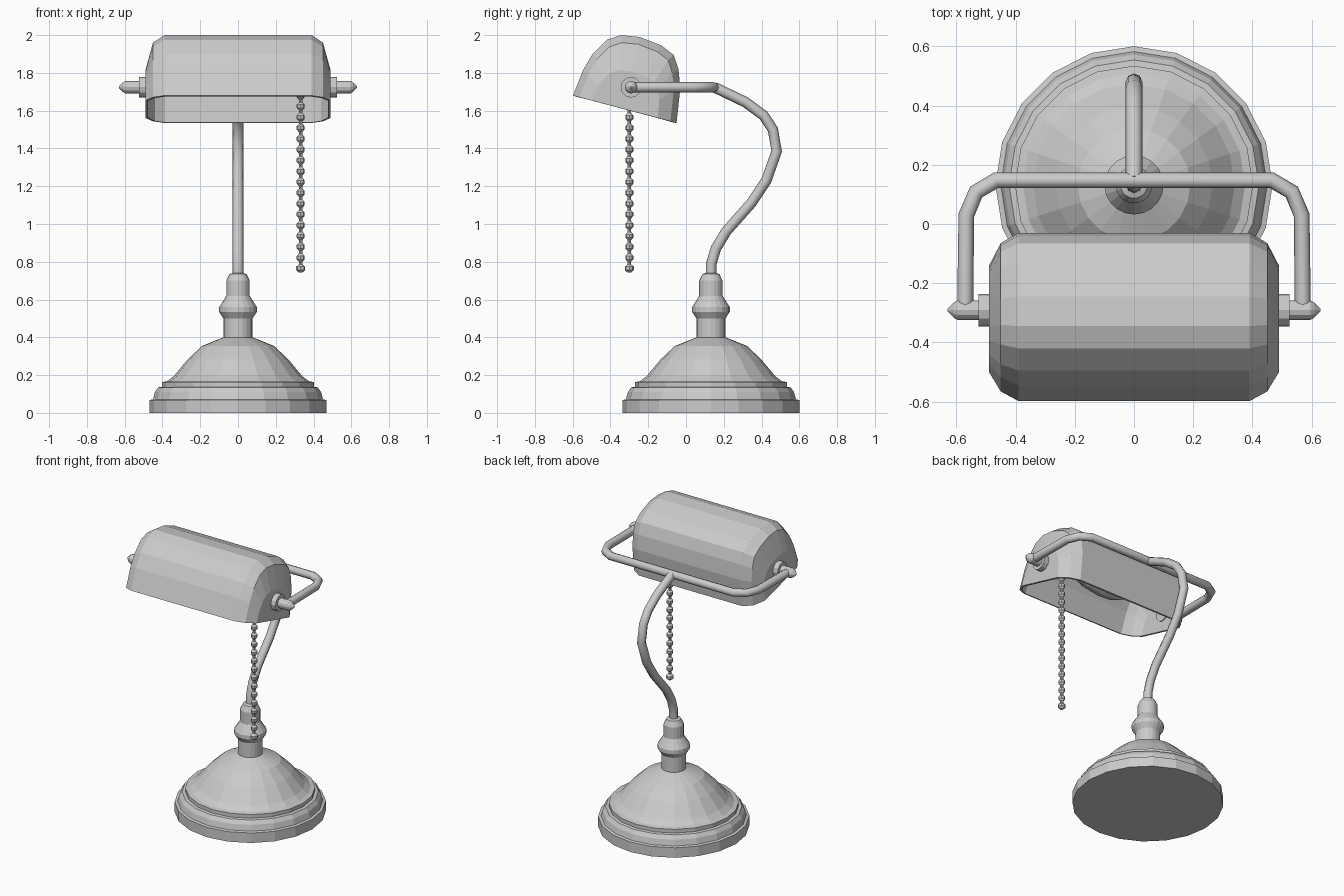
import bpy, math
from mathutils import Vector, Matrix

if "Cube" in bpy.data.objects:
    bpy.data.objects.remove(bpy.data.objects["Cube"])


def make_mesh(name, verts, faces):
    me = bpy.data.meshes.new(name)
    me.from_pydata(verts, [], faces)
    me.update()
    ob = bpy.data.objects.new(name, me)
    bpy.context.collection.objects.link(ob)
    return ob


def lathe(name, profile, origin, segs, tilt=0):
    """Spin (radius, height) points round z, then tilt about y and move."""
    m = Matrix.Translation(origin) @ Matrix.Rotation(tilt, 4, 'Y')
    verts, n = [], len(profile)
    for s in range(segs):
        a = math.tau * s / segs + math.pi / 2
        verts += [m @ Vector((r * math.cos(a), r * math.sin(a), h)) for r, h in profile]
    faces = []
    for s in range(segs):
        t = (s + 1) % segs
        faces += [(s * n + j, t * n + j, t * n + j + 1, s * n + j + 1) for j in range(n - 1)]
    faces.append([s * n for s in reversed(range(segs))])
    faces.append([s * n + n - 1 for s in range(segs)])
    return make_mesh(name, verts, faces)


def tube(name, points, radius):
    cu = bpy.data.curves.new(name, 'CURVE')
    cu.dimensions = '3D'
    cu.bevel_depth = radius
    cu.bevel_resolution = 2
    cu.use_fill_caps = True
    sp = cu.splines.new('POLY')
    sp.points.add(len(points) - 1)
    for p, co in zip(sp.points, points):
        p.co = (*co, 1)
    ob = bpy.data.objects.new(name, cu)
    bpy.context.collection.objects.link(ob)
    bpy.ops.object.select_all(action='DESELECT')
    ob.select_set(True)
    bpy.context.view_layer.objects.active = ob
    bpy.ops.object.convert(target='MESH')


# Stepped round base with turned neck
lathe("base", [(.468, 0), (.468, .068), (.45, .072), (.44, .11), (.422, .135), (.402, .138),
               (.402, .163), (.375, .168), (.34, .195), (.265, .285), (.19, .355), (.09, .395),
               (.077, .4), (.077, .5), (.1, .535), (.1, .56), (.068, .61), (.062, .62),
               (.062, .7), (.045, .735), (.025, .742)], (0, .132, 0), 20)

# Curved stem
stem = [(.132, .72), (.134, .79), (.158, .87), (.212, .96), (.345, 1.11), (.425, 1.23),
        (.48, 1.385), (.46, 1.5), (.41, 1.575), (.315, 1.645), (.15, 1.724)]
tube("stem", [(0, y, z) for y, z in stem], .028)

# Yoke holding the shade
half = [(.465, .148), (.533, .108), (.566, .03), (.57, -.28)]
yoke = [(-x, y) for x, y in reversed(half)] + half
tube("yoke", [(x, y, 1.724) for x, y in yoke], .027)

# Collar and pointed pivot pin at each end
for side, label in ((1, "right"), (-1, "left")):
    lathe("pivot_" + label, [(.055, .47), (.055, .525), (.033, .525), (.033, .595),
                             (.026, .608), (.004, .63)],
          (0, -.291, 1.724), 12, side * math.pi / 2)

# Shade: side profile lofted along x with rounded-off ends
profile = [(-.598, 1.68), (-.545, 1.815), (-.495, 1.9), (-.42, 1.975), (-.345, 2.0), (-.245, 1.99),
           (-.13, 1.945), (-.065, 1.895), (-.04, 1.82), (-.03, 1.72), (-.05, 1.535)]
a, b = Vector(profile[0]), Vector(profile[-1])
mid, u = (a + b) / 2, (b - a).normalized()
v = Vector((-u.y, u.x))
sections = [(.39, 1, 1), (.45, .88, .9), (.49, .64, .52)]
sections = [(-x, su, sv) for x, su, sv in reversed(sections)] + sections
verts = []
for x, su, sv in sections:
    for p in profile:
        d = Vector(p) - mid
        q = mid + u * d.dot(u) * su + v * d.dot(v) * sv
        verts.append((x, q.x, q.y))
n = len(profile)
faces = [(i * n + j, (i + 1) * n + j, (i + 1) * n + j + 1, i * n + j + 1)
         for i in range(len(sections) - 1) for j in range(n - 1)]
faces += [list(range(n)), list(reversed(range(5 * n, 6 * n)))]
shade = make_mesh("shade", verts, faces)
mod = shade.modifiers.new("thickness", 'SOLIDIFY')
mod.thickness = .015
mod.offset = -1

# Bulb and socket under the shade
bulb = [(.004, -.22), (.05, -.19), (.085, -.1), (.09, 0), (.075, .12), (.045, .2),
        (.045, .47)]
lathe("bulb_and_socket", bulb, (0, -.3, 1.775), 12, math.pi / 2)

# Beaded pull chain
chain = []
for i in range(18):
    z = .765 + .0572 * i
    r = .024 if i == 0 else .021
    chain += [(.01, z - .021), (r, z - .009), (r, z + .009), (.01, z + .021)]
lathe("pull_chain", chain, (.332, -.3, 0), 8)
